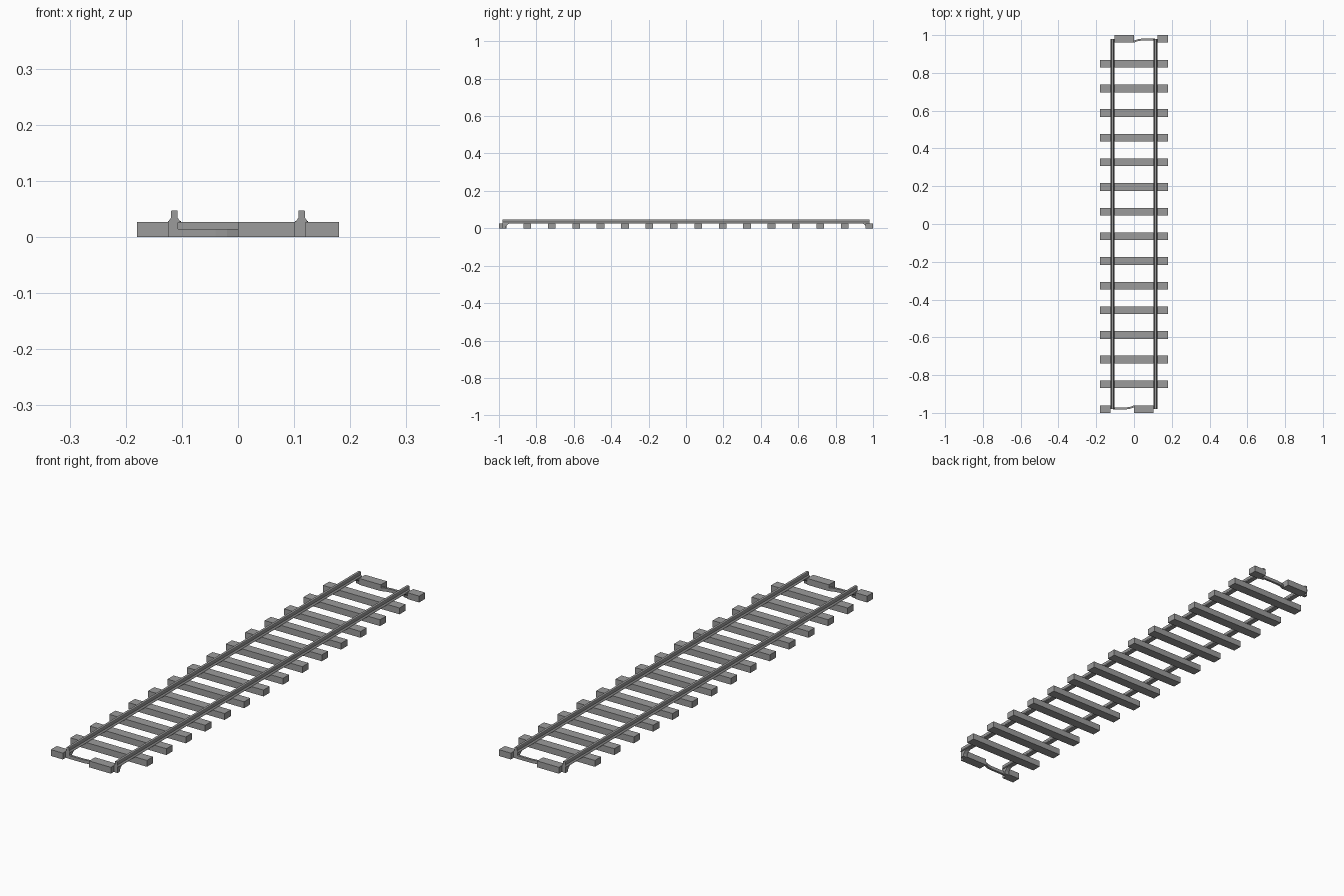
import bpy, bmesh, math

if "Cube" in bpy.data.objects:
    bpy.data.objects.remove(bpy.data.objects["Cube"])

mat = bpy.data.materials.new("track grey")
mat.diffuse_color = (0.33, 0.33, 0.33, 1)
mat.use_nodes = True
mat.node_tree.nodes["Principled BSDF"].inputs["Base Color"].default_value = mat.diffuse_color


def loft(name, sections):
    """Join matching rings of points into a closed flat-faced solid."""
    bm = bmesh.new()
    rings = [[bm.verts.new(p) for p in ring] for ring in sections]
    n = len(rings[0])
    for a, b in zip(rings, rings[1:]):
        for i in range(n):
            j = (i + 1) % n
            bm.faces.new((a[i], a[j], b[j], b[i]))
    bm.faces.new(rings[0])
    bm.faces.new(rings[-1])
    bmesh.ops.recalc_face_normals(bm, faces=bm.faces)
    mesh = bpy.data.meshes.new(name)
    bm.to_mesh(mesh)
    bm.free()
    mesh.materials.append(mat)
    obj = bpy.data.objects.new(name, mesh)
    bpy.context.collection.objects.link(obj)
    return obj


def box(name, x0, x1, y0, y1, z0, z1):
    return loft(name, [[(x, y0, z0), (x, y1, z0), (x, y1, z1), (x, y0, z1)] for x in (x0, x1)])


# Sleepers
for i in range(14):
    y = (i - 6.5) * 0.1305
    box("sleeper", -0.18, 0.18, y - 0.0205, y + 0.0205, 0, 0.027)

# Rails: narrow head on a flared foot
half = [(0.0105, 0.026), (0.009, 0.030), (0.006, 0.034), (0.006, 0.0455), (0.005, 0.047)]
profile = half + [(-x, z) for x, z in reversed(half)]
for side in (-1, 1):
    loft("rail", [[(side * 0.1135 + x, y, z) for x, z in profile] for y in (-0.98, 0.98)])

# Connector ends, the back one turned half way round
for s in (1, -1):
    def part(name, x0, x1, y0, y1, z0, z1):
        box(name, s * x0, s * x1, s * y0, s * y1, z0, z1)

    part("outer_end_block", -0.18, -0.124, -1.0, -0.96, 0, 0.027)
    part("inner_end_block", 0.0, 0.102, -1.0, -0.96, 0, 0.027)

    # Thin spring strip between the blocks
    path = [(-0.112, -0.976), (-0.04, -0.976), (-0.02, -0.973), (0.002, -0.965)]
    loft("spring_strip", [[(s * x, s * (y - 0.005), 0), (s * x, s * (y + 0.005), 0),
                           (s * x, s * (y + 0.005), 0.014), (s * x, s * (y - 0.005), 0.014)]
                          for x, y in path])

    # Rail feet: tapered brackets reaching down to the ground
    for cx in (-0.1155, 0.111):
        loft("rail_foot", [[(s * (cx - 0.009), s * -0.98, z), (s * (cx + 0.009), s * -0.98, z),
                            (s * (cx + 0.009), s * y, z), (s * (cx - 0.009), s * y, z)]
                           for z, y in ((0, -0.965), (0.012, -0.962), (0.022, -0.952), (0.028, -0.94))])
